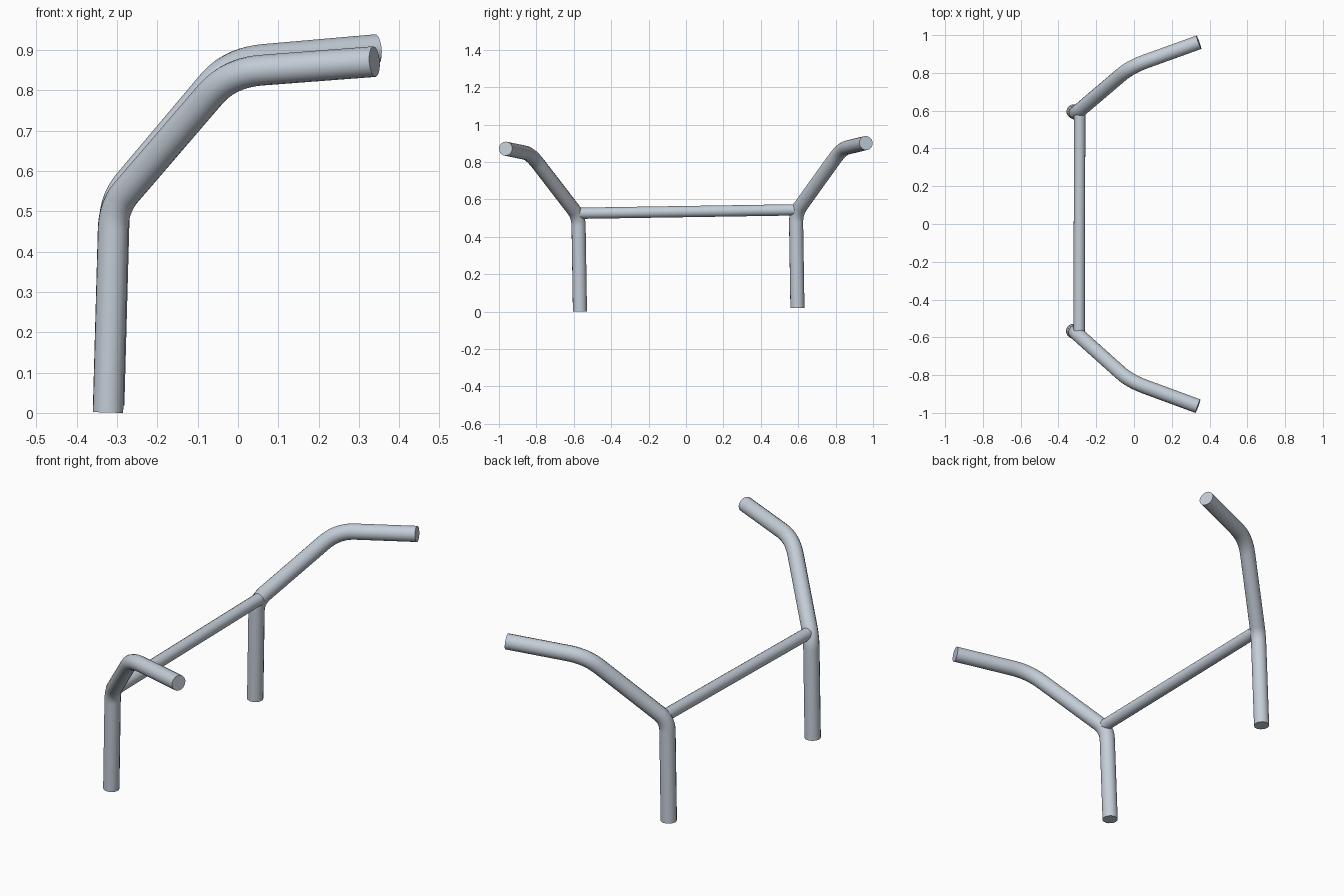
import bpy, math
from mathutils import Vector, Matrix

if "Cube" in bpy.data.objects:
    bpy.data.objects.remove(bpy.data.objects["Cube"])

steel = bpy.data.materials.new("pale blue grey metal")
steel.diffuse_color = (0.55, 0.61, 0.68, 1)
steel.use_nodes = True
steel.node_tree.nodes["Principled BSDF"].inputs["Base Color"].default_value = steel.diffuse_color

# the whole frame leans very slightly towards -y
LEAN = Matrix.Translation((0, 0.0137, 0)) @ Matrix.Rotation(math.radians(0.9), 4, 'X') \
    @ Matrix.Rotation(math.radians(-0.15), 4, 'Z')


def rounded(points, cuts, steps=10):
    """Polyline with each inner corner replaced by a smooth bend."""
    p = [Vector(v) for v in points]
    path = [p[0]]
    for i, cut in enumerate(cuts, 1):
        a = p[i] + (p[i - 1] - p[i]).normalized() * cut
        b = p[i] + (p[i + 1] - p[i]).normalized() * cut
        for k in range(steps + 1):
            t = k / steps
            path.append(a * (1 - t) ** 2 + p[i] * 2 * t * (1 - t) + b * t * t)
    path.append(p[-1])
    return path


def tube(name, path, radius):
    cu = bpy.data.curves.new(name, 'CURVE')
    cu.dimensions = '3D'
    cu.bevel_depth = radius
    cu.bevel_resolution = 6
    cu.use_fill_caps = True
    sp = cu.splines.new('POLY')
    sp.points.add(len(path) - 1)
    for pt, co in zip(sp.points, path):
        pt.co = (*(LEAN @ Vector(co)), 1)
    ob = bpy.data.objects.new(name, cu)
    bpy.context.collection.objects.link(ob)
    bpy.ops.object.select_all(action='DESELECT')
    ob.select_set(True)
    bpy.context.view_layer.objects.active = ob
    bpy.ops.object.convert(target='MESH')
    ob = bpy.context.object
    ob.name = name
    ob.data.materials.clear()
    ob.data.materials.append(steel)
    bpy.ops.object.shade_smooth_by_angle(angle=math.radians(40))


# bent leg and arm tube on each side
for side, label in ((-1, "front"), (1, "back")):
    pts = [(-0.321, side * 0.5815, 0.0105), (-0.307, side * 0.5815, 0.52),
           (-0.02, side * 0.832, 0.857), (0.341, side * 0.9635, 0.8865)]
    tube(label + "_bent_leg", rounded(pts, (0.055, 0.085)), 0.038)

# thinner cross bar joining the two bends
tube("cross_bar", [(-0.289, -0.575, 0.535), (-0.289, 0.58, 0.535)], 0.03)
